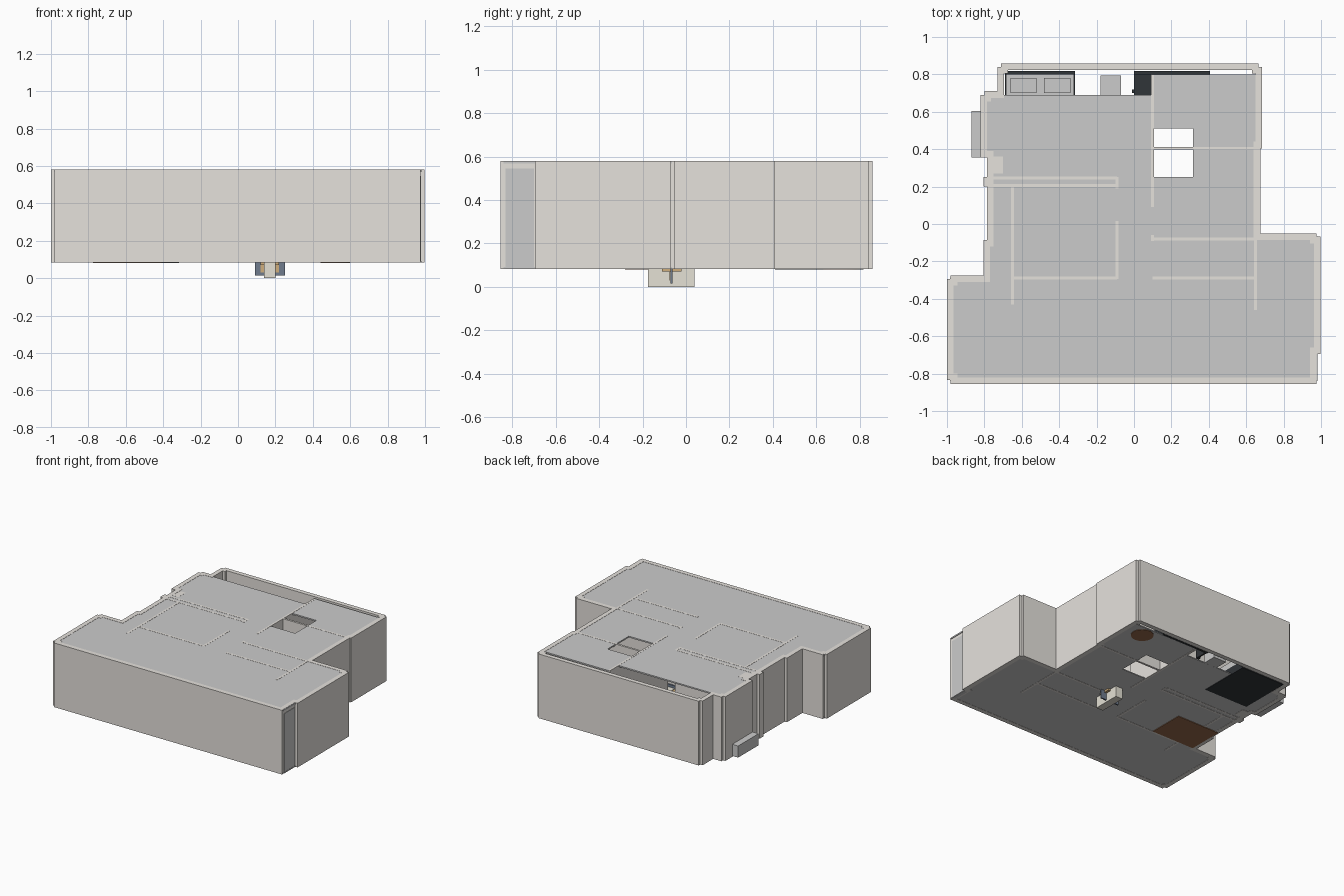
import bpy, bmesh

if "Cube" in bpy.data.objects:
    bpy.data.objects.remove(bpy.data.objects["Cube"])

def material(name, r, g, b):
    m = bpy.data.materials.new(name)
    m.diffuse_color = (r, g, b, 1)
    m.use_nodes = True
    m.node_tree.nodes["Principled BSDF"].inputs["Base Color"].default_value = m.diffuse_color
    return m

PLASTER = material("plaster", 0.79, 0.76, 0.72)
BLACK = material("black", 0.03, 0.035, 0.04)
BROWN = material("brown", 0.30, 0.14, 0.07)
BLUE = material("slate_blue", 0.16, 0.2, 0.27)
CREAM = material("cream", 0.78, 0.75, 0.66)
TAN = material("tan", 0.62, 0.42, 0.2)

def finish(name, bm, mat=None):
    me = bpy.data.meshes.new(name)
    bm.to_mesh(me)
    bm.free()
    ob = bpy.data.objects.new(name, me)
    bpy.context.collection.objects.link(ob)
    if mat:
        me.materials.append(mat)
    return ob

def prism(name, pts, z0, z1, mat=None, caps=True):
    """Extrude a counter-clockwise outline from z0 to z1."""
    bm = bmesh.new()
    lo = [bm.verts.new((x, y, z0)) for x, y in pts]
    hi = [bm.verts.new((x, y, z1)) for x, y in pts]
    n = len(pts)
    for i in range(n):
        j = (i + 1) % n
        bm.faces.new((lo[i], lo[j], hi[j], hi[i]))
    if caps:
        bm.faces.new(hi)
        bm.faces.new(lo[::-1])
    return finish(name, bm, mat)

def box(name, x0, x1, y0, y1, z0, z1, mat=None):
    return prism(name, [(x0, y0), (x1, y0), (x1, y1), (x0, y1)], z0, z1, mat)

Z0, Z1 = 0.083, 0.58

# outer walls: stepped plan, thickened inwards
plan = [(-.98, -.855), (.975, -.855), (.975, -.695), (.998, -.695), (.998, -.068),
        (.975, -.068), (.975, -.05), (.675, -.05), (.675, .405), (.685, .405),
        (.685, .84), (.665, .84), (.665, .858), (-.71, .858), (-.71, .84),
        (-.73, .84), (-.73, .71), (-.80, .71), (-.80, .69), (-.82, .69),
        (-.82, .355), (-.785, .355), (-.785, -.085), (-.805, -.085),
        (-.805, -.275), (-.98, -.275), (-.98, -.295), (-1, -.295),
        (-1, -.835), (-.98, -.835)]
walls = prism("outer_walls", plan, Z0, Z1, PLASTER, caps=False)
sol = walls.modifiers.new("thickness", "SOLIDIFY")
sol.thickness = 0.035
sol.offset = -1
sol.use_even_offset = True

# floor and ceiling share one plan, open at the back strip and stairwell
slab = [(-.985, -.84), (.98, -.84), (.98, -.065), (.665, -.065), (.665, .405),
        (.665, .80), (.10, .80), (.10, .69), (-.795, .69), (-.795, .36),
        (-.77, .36), (-.77, -.09), (-.79, -.09), (-.79, -.285), (-.985, -.285)]
cutter = box("stairwell_cutter", .10, .315, .25, .51, -1, 2)
cutter.hide_render = True
cutter.hide_viewport = True
for name, a, b in (("floor", .0845, .092), ("ceiling", .568, .5785)):
    s = prism(name, slab, a, b)
    mod = s.modifiers.new("stairwell", "BOOLEAN")
    mod.object = cutter
    mod.solver = "EXACT"

# interior partitions
T = 0.008
partitions = [(-.785, -.09, .245, .245), (-.785, -.09, .205, .205),
              (-.09, -.09, .19, .25), (-.09, -.09, -.295, .015),
              (-.65, -.09, -.29, -.29), (-.65, -.65, -.43, .20),
              (.10, .10, .09, .80), (.10, .65, -.08, -.08),
              (.10, .10, -.09, -.06), (.10, .65, -.29, -.29),
              (.65, .65, -.46, -.07), (.10, .66, .405, .405)]
for i, (x0, x1, y0, y1) in enumerate(partitions):
    box(f"partition_{i + 1}", x0 - T * (x0 == x1), x1 + T * (x0 == x1),
        y0 - T * (y0 == y1), y1 + T * (y0 == y1), Z0, Z1 - .0005, PLASTER)

# pillars on the left side and the window panel on the right
box("left_pillar", -.805, -.76, .20, .25, Z0, Z1, PLASTER)
box("chimney_breast", -.785, -.70, .27, .36, Z0, Z1 - .001, PLASTER)
box("inner_pier", -.76, -.645, -.08, .20, Z0 + .01, Z1 - .003, PLASTER)
box("window_panel", .95, .978, -.83, -.70, Z0, .545)

# planter box outside the left wall
box("planter", -.87, -.81, .355, .605, .09, .18)

# large bed at the back
box("bed_base", -.69, -.315, .41, .80, .08, .14, BLACK)
box("bed_mattress", -.685, -.32, .42, .80, .14, .19)
box("bed_headboard", -.69, -.315, .80, .818, .08, .27, BLACK)
for x in (-.59, -.41):
    box("pillow", x - .07, x + .07, .70, .78, .19, .21)

# bedside cabinet
box("cabinet", -.18, -.07, .69, .795, .085, .20)

# dark desk against the back wall
box("desk_top", 0, .40, .69, .81, .185, .20, BLACK)
box("desk_back", 0, .405, .80, .818, .085, .24, BLACK)
for x in (.005, .385):
    box("desk_side", x, x + .012, .70, .80, .085, .185, BLACK)
box("desk_stool", -.01, .01, .70, .72, .085, .15, BLACK)

# brown bed and round rug
box("brown_bed", -.775, -.41, -.28, 0, .08, .16, BROWN)
box("brown_bed_cover", -.70, -.42, -.27, -.01, .16, .18, CREAM)
bm = bmesh.new()
bmesh.ops.create_cone(bm, cap_ends=True, segments=32, radius1=.08, radius2=.08, depth=.014)
bmesh.ops.translate(bm, verts=bm.verts, vec=(.52, .71, .088))
finish("round_rug", bm, BROWN)

# fitting that hangs below the floor
box("lower_block", .14, .20, -.175, .04, 0, .10, CREAM)
box("cross_panel", .09, .25, -.072, -.062, .015, .12, BLUE)
box("tan_tray", .12, .22, -.11, -.02, .07, .095, TAN)
box("tan_frame", .12, .22, -.076, -.073, .03, .08, TAN)
